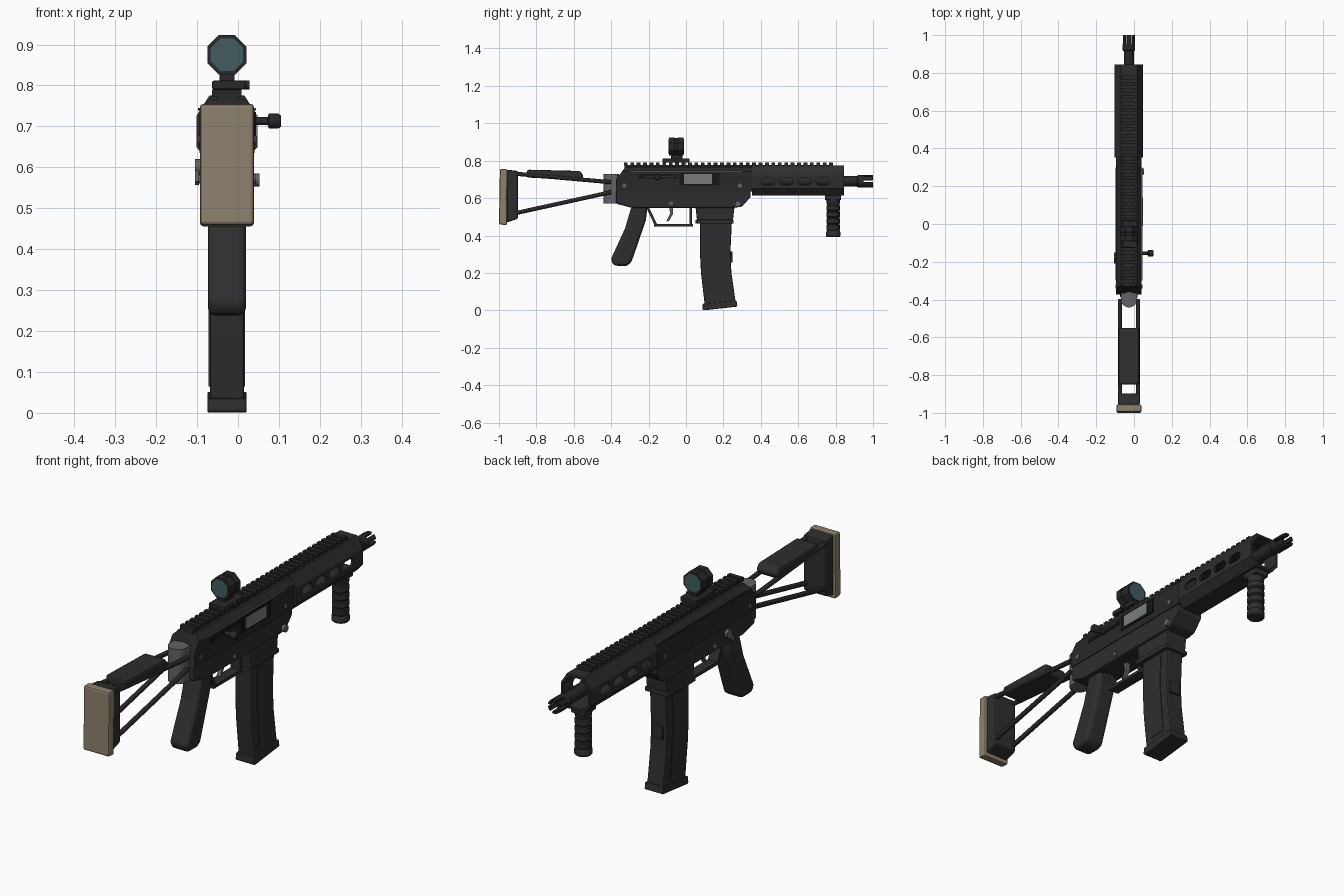
import bpy, bmesh, math
from mathutils import Vector

CX = -0.027  # centre plane of the body
if "Cube" in bpy.data.objects:
    bpy.data.objects.remove(bpy.data.objects["Cube"])


def material(name, r, g, b):
    m = bpy.data.materials.new(name)
    m.use_nodes = True
    m.diffuse_color = (r, g, b, 1)
    m.node_tree.nodes["Principled BSDF"].inputs["Base Color"].default_value = (r, g, b, 1)
    return m


BLACK = material("black metal", .021, .021, .022)
POLY = material("dark polymer", .027, .027, .028)
DEEP = material("slot black", .008, .008, .008)
GREY = material("grey steel", .12, .125, .13)
BOLT = material("bolt steel", .19, .21, .205)
TAN = material("tan rubber", .27, .22, .15)
LENS = material("teal glass", .055, .11, .12)


def finish(name, bm, mat, bevel=0, seg=2):
    bmesh.ops.recalc_face_normals(bm, faces=bm.faces)
    me = bpy.data.meshes.new(name)
    bm.to_mesh(me)
    bm.free()
    me.materials.append(mat)
    ob = bpy.data.objects.new(name, me)
    bpy.context.collection.objects.link(ob)
    if bevel:
        mod = ob.modifiers.new("bevel", "BEVEL")
        mod.width, mod.segments, mod.limit_method = bevel, seg, "ANGLE"
    return ob


def prism(name, loop_a, loop_b, mat, bevel=0, seg=2):
    """Solid between two matching loops of points."""
    bm = bmesh.new()
    a = [bm.verts.new(p) for p in loop_a]
    b = [bm.verts.new(p) for p in loop_b]
    bm.faces.new(a)
    bm.faces.new(b)
    for i in range(len(a)):
        j = (i + 1) % len(a)
        bm.faces.new((a[i], a[j], b[j], b[i]))
    return finish(name, bm, mat, bevel, seg)


def side(name, pts, half, mat, bevel=0, seg=2, x=CX):
    """Side outline in (y, z), extruded across x."""
    return prism(name, [(x - half, *p) for p in pts], [(x + half, *p) for p in pts], mat, bevel, seg)


def along(name, pts, y0, y1, mat, slope=0, bevel=0):
    """Half section in (x, z), mirrored and extruded along y; slope leans the rear end."""
    full = [(CX + x, z) for x, z in pts] + [(CX - x, z) for x, z in reversed(pts)]
    return prism(name, [(x, y0 + max(0, z - .7) * slope, z) for x, z in full],
                 [(x, y1, z) for x, z in full], mat, bevel)


def box(name, x, y, z, mat, bevel=0):
    pts = [(y[0], z[0]), (y[1], z[0]), (y[1], z[1]), (y[0], z[1])]
    return side(name, pts, (x[1] - x[0]) / 2, mat, bevel, x=(x[0] + x[1]) / 2)


def lathe(name, p, direction, profile, mat, sides=16, turn=0, smooth=True):
    """Round part from (distance, radius) pairs along a direction."""
    rot = Vector(direction).to_track_quat("Z", "Y")
    bm = bmesh.new()
    rings = []
    for d, r in profile:
        angles = [turn + math.tau * i / sides for i in range(sides)]
        rings.append([bm.verts.new(Vector(p) + rot @ Vector((r * math.cos(t), r * math.sin(t), d)))
                      for t in angles])
    for a, b in zip(rings, rings[1:]):
        for i in range(sides):
            j = (i + 1) % sides
            bm.faces.new((a[i], a[j], b[j], b[i]))
    bm.faces.new(rings[0])
    bm.faces.new(rings[-1])
    ob = finish(name, bm, mat)
    if smooth:
        bpy.ops.object.select_all(action="DESELECT")
        ob.select_set(True)
        bpy.context.view_layer.objects.active = ob
        bpy.ops.object.shade_smooth_by_angle(angle=math.radians(35))
    return ob


def rod(name, a, b, r, mat, sides=12):
    d = Vector(b) - Vector(a)
    return lathe(name, a, d, [(0, r), (d.length, r)], mat, sides)


# Stock: pad, plate, struts, cheek rest, hinge
side("butt_pad", [(-1, .46), (-.958, .455), (-.955, .755), (-.995, .755)], .066, TAN, .008)
side("butt_plate", [(-.958, .47), (-.898, .49), (-.898, .745), (-.958, .752)], .058, POLY, .008)
for label, s in (("left", 1), ("right", -1)):
    x = CX + s * .048
    rod(label + "_upper_strut", (x, -.91, .73), (x, -.4, .685), .011, BLACK)
    rod(label + "_lower_strut", (x, -.91, .52), (x, -.4, .632), .011, BLACK)
side("cheek_rest", [(-.85, .71), (-.56, .695), (-.548, .72), (-.565, .745), (-.85, .752)], .055, POLY, .01)
box("hinge_block", (CX - .042, CX + .042), (-.40, -.365), (.57, .73), GREY)
lathe("hinge_barrel", (CX, -.4, .57), (0, 0, 1), [(0, .042), (.16, .042)], GREY, 20)

# Receiver
along("upper_receiver", [(.0675, .635), (.0675, .7), (.0675, .742), (.042, .767)], -.374, .352, BLACK, .75)
side("lower_receiver", [(-.374, .57), (-.29, .548), (.26, .548), (.3, .555), (.345, .605),
                        (.345, .64), (-.374, .64)], .064, POLY, .006)
side("magazine_well", [(.05, .56), (.06, .47), (.25, .47), (.26, .56)], .053, POLY, .005)
box("magazine_well_lip", (CX - .06, CX + .06), (.05, .255), (.463, .485), POLY, .005)
for s in (1, -1):
    xs = CX + s * .068
    box("receiver_groove", (xs - .003, xs + .003), (-.3, .3), (.739, .745), GREY if s > 0 else BLACK)
    for y, z in ((-.33, .667), (.288, .667), (-.08, .572)):
        rod("receiver_pin", (CX, y, z), (CX + s * .071, y, z), .011, GREY)

# Ejection port, handle slot, controls
F = CX + .0675
box("port_frame", (F - .004, F + .004), (-.035, .178), (.667, .735), DEEP)
box("bolt_cover", (F - .002, F + .007), (-.01, .14), (.675, .728), BOLT)
box("handle_slot", (F - .003, F + .003), (-.257, -.048), (.705, .727), DEEP)
box("handle_slot_rib", (F - .003, F + .005), (-.22, -.06), (.713, .719), POLY)
lathe("charging_handle", (F - .02, -.155, .713), (1, 0, 0),
      [(0, .01), (.052, .01), (.055, .018), (.078, .018), (.084, .014)], BLACK)
rod("magazine_release", (F - .02, .278, .569), (F + .012, .278, .569), .016, GREY)
rod("selector_pivot", (CX - .05, -.17, .6), (CX - .078, -.17, .6), .02, GREY)
side("selector_lever", [(-.21, .565), (-.195, .557), (-.15, .605), (-.165, .62)], .005, GREY, x=CX - .073)

# Rail with evenly spaced teeth
box("top_rail", (CX - .026, CX + .026), (-.33, .785), (.76, .777), BLACK)
for i in range(33):
    y = -.332 + i * .0343
    box("rail_tooth", (CX - .036, CX + .036), (y, y + .02), (.773, .79), BLACK)

# Handguard: hollow shell with side slots
guard = [(.045, .615), (.075, .65), (.075, .725), (.043, .775)]
shell = along("handguard", guard, .353, .845, POLY)
inner = [(x - .01, .695 + (z - .695) * .86) for x, z in guard]
cutters = [along("handguard_bore_cutter", inner, .38, .9, POLY)]
for i in range(4):
    y = .437 + i * .0985
    ring = [(y + (.018 if math.cos(t) > 0 else -.018) + .02 * math.cos(t), .69 + .02 * math.sin(t))
            for t in [math.tau * (k + .5) / 12 for k in range(12)]]
    cutters.append(side("slot_cutter", ring, .12, POLY))
for c in cutters:
    c.hide_render = True
    c.hide_viewport = True
    mod = shell.modifiers.new("cut", "BOOLEAN")
    mod.operation, mod.solver, mod.object = "DIFFERENCE", "EXACT", c

# Barrel and pronged muzzle
rod("barrel", (CX, .36, .69), (CX, .925, .69), .027, BLACK, 20)
lathe("muzzle_collar", (CX, .915, .69), (0, 1, 0), [(0, .029), (.005, .033), (.035, .033)], BLACK, 20)
for i in range(6):
    def arc(y):
        ts = [math.tau * (i + k) / 6 for k in (.18, .5, .82)]
        pts = [(.033, t) for t in ts] + [(.021, t) for t in reversed(ts)]
        return [(CX + r * math.cos(t), y, .69 + r * math.sin(t)) for r, t in pts]
    prism("muzzle_prong", arc(.945), arc(1), BLACK)

# Ridged foregrip
box("foregrip_mount", (CX - .035, CX + .035), (.742, .83), (.59, .62), POLY, .005)
ridges = [(0, .034), (.006, .039), (.024, .039), (.034, .034)]
for d in (.065, .1, .135, .17):
    ridges += [(d - .026, .037), (d - .004, .037), (d, .033), (d + .005, .033)]
lathe("foregrip", (CX, .787, .392), (0, 0, 1), ridges + [(.18, .036), (.205, .038)], POLY, 20)

# Pistol grip
side("pistol_grip", [(-.29, .56), (-.205, .56), (-.215, .48), (-.27, .32), (-.295, .25), (-.32, .238),
                     (-.385, .238), (-.403, .27), (-.325, .44), (-.305, .51)], .046, POLY, .017, 3)

# Trigger and guard
for a, b in (((-.205, .55), (-.16, .455)), ((-.165, .455), (.03, .455)), ((.026, .455), (.026, .55))):
    d = (Vector(b) - Vector(a)).normalized() * .007
    n = Vector((-d.y, d.x))
    a, b = Vector(a) - d, Vector(b) + d
    side("trigger_guard_bar", [a + n, b + n, b - n, a - n], .024, POLY)
side("trigger", [(-.09, .555), (-.07, .555), (-.07, .515), (-.09, .478), (-.105, .475), (-.085, .515)],
     .01, GREY, .002)

# Magazine
side("magazine", [(.075, .47), (.245, .47), (.237, .3), (.243, .2), (.265, .045), (.1, .03),
                  (.08, .2), (.075, .3)], .042, POLY, .006)
side("magazine_base", [(.087, .005), (.09, .035), (.27, .052), (.275, .02), (.095, 0)], .048, POLY, .004)
box("magazine_catch", (CX - .025, CX + .025), (.22, .248), (.255, .315), POLY, .003)
for s in (1, -1):
    side("magazine_side_rib", [(.12, .45), (.2, .45), (.195, .3), (.215, .07), (.13, .065), (.115, .3)],
         .002, POLY, x=CX + s * .0425)

# Optic on its mount
box("sight_base", (CX - .036, CX + .045), (-.125, .018), (.79, .812), BLACK, .004)
rod("sight_clamp_knob", (CX + .03, -.05, .801), (CX + .055, -.05, .801), .011, BLACK)
box("sight_stem", (CX - .018, CX + .018), (-.08, -.02), (.805, .84), BLACK)
body = [(0, .052), (.03, .052), (.033, .049), (.045, .049), (.048, .052), (.078, .052)]
lathe("sight_body", (CX, -.091, .875), (0, 1, 0), body, BLACK, 8, math.pi / 8, False)
lathe("sight_lens", (CX, -.093, .875), (0, 1, 0), [(0, .043), (.082, .043)], LENS, 8, math.pi / 8, False)
